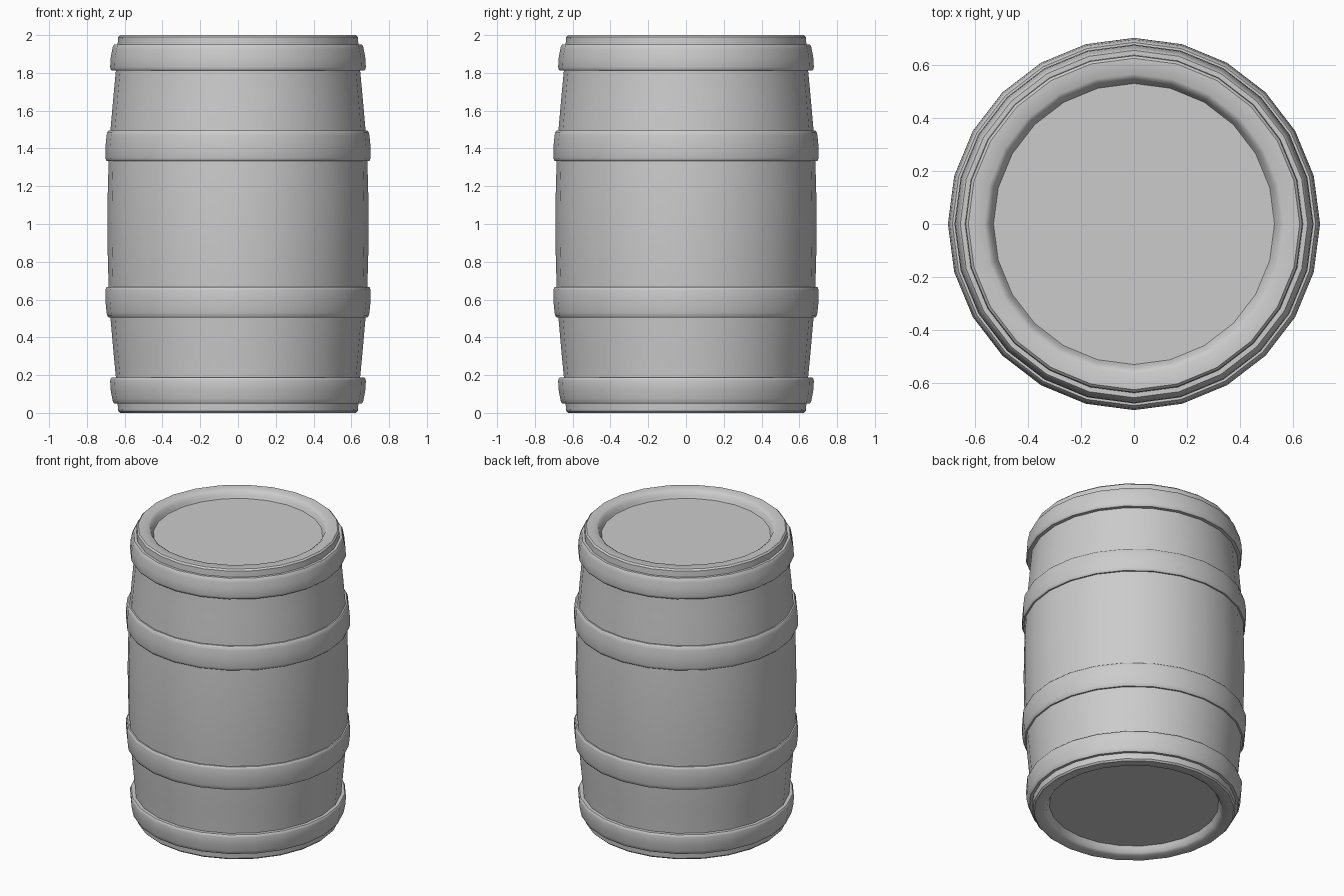
import bpy, bmesh, math

if "Cube" in bpy.data.objects:
    bpy.data.objects.remove(bpy.data.objects["Cube"])

SEGMENTS = 24


def lathe(name, profile, closed):
    """Revolve an (r, z) profile around the z axis."""
    bm = bmesh.new()
    rings = []
    for r, z in profile:
        if r == 0:
            rings.append([bm.verts.new((0, 0, z))] * SEGMENTS)
        else:
            angles = [2 * math.pi * i / SEGMENTS for i in range(SEGMENTS)]
            rings.append([bm.verts.new((r * math.cos(a), r * math.sin(a), z)) for a in angles])
    pairs = list(zip(rings, rings[1:]))
    if closed:
        pairs.append((rings[-1], rings[0]))
    for low, high in pairs:
        for i in range(SEGMENTS):
            j = (i + 1) % SEGMENTS
            corners = dict.fromkeys((low[i], low[j], high[j], high[i]))
            bm.faces.new(list(corners))
    bmesh.ops.recalc_face_normals(bm, faces=bm.faces)
    mesh = bpy.data.meshes.new(name)
    bm.to_mesh(mesh)
    bm.free()
    obj = bpy.data.objects.new(name, mesh)
    bpy.context.collection.objects.link(obj)
    bpy.ops.object.select_all(action='DESELECT')
    obj.select_set(True)
    bpy.context.view_layer.objects.active = obj
    bpy.ops.object.shade_smooth_by_angle(angle=math.radians(40))
    return obj


def flip(profile):
    """Mirror a profile about the barrel's middle, z = 1."""
    return [(r, 2 - z) for r, z in reversed(profile)]


# Barrel body with recessed heads: lower half, then its mirror image
lower = [(0, 0.05), (0.53, 0.05), (0.538, 0.035), (0.548, 0.012), (0.565, 0),
         (0.625, 0), (0.635, 0.01), (0.643, 0.15), (0.66, 0.33),
         (0.675, 0.5), (0.685, 0.67), (0.69, 0.85)]
lathe("barrel_body", lower + [(0.692, 1.0)] + flip(lower), False)

# Hoops, rounded at the edges and following the taper of the staves
def hoop_profile(z0, z1, r0, r1):
    b = 0.018
    return [(r0 - 0.05, z0), (r0 - 0.01, z0), (r0 - 0.003, z0 + b / 2), (r0 + 0.001, z0 + b * 1.5),
            ((r0 + r1) / 2 + 0.003, (z0 + z1) / 2),
            (r1, z1 - b), (r1 - 0.003, z1 - b / 3), (r1 - 0.008, z1), (r1 - 0.05, z1)]


for part, dims in (("end_hoop", (0.05, 0.188, 0.665, 0.677)),
                   ("middle_hoop", (0.505, 0.667, 0.695, 0.702))):
    profile = hoop_profile(*dims)
    lathe("lower_" + part, profile, True)
    lathe("upper_" + part, flip(profile), True)
